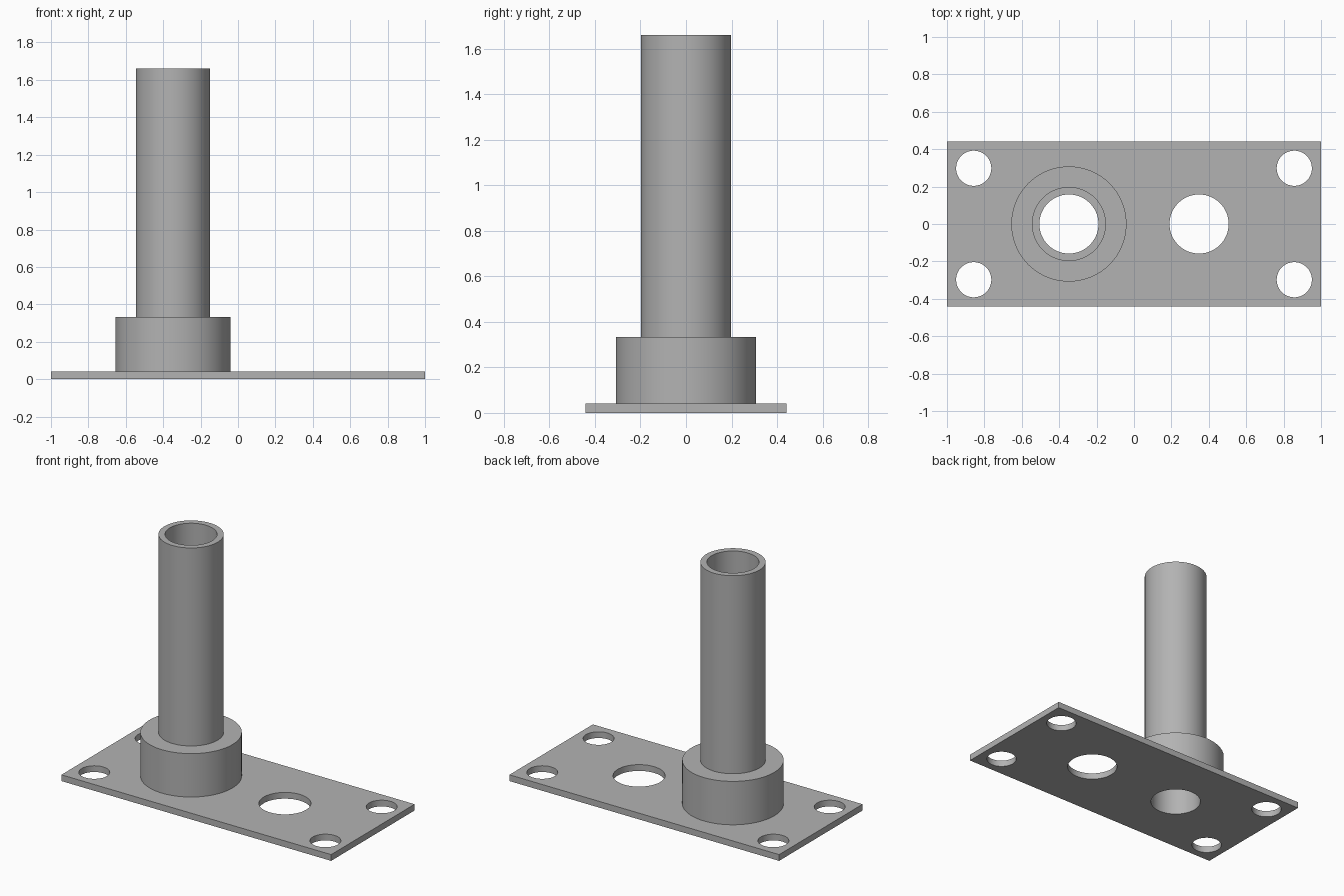
import bpy, bmesh, math

cube = bpy.data.objects.get("Cube")
if cube:
    bpy.data.objects.remove(cube, do_unlink=True)

SEGMENTS = 96
PLATE_TOP = 0.042
BORE = 0.158
PIPE_X = -0.348

grey = bpy.data.materials.new("plain_grey")
grey.use_nodes = True
color = (0.45, 0.45, 0.45, 1)
grey.diffuse_color = color
grey.node_tree.nodes["Principled BSDF"].inputs["Base Color"].default_value = color


def finish(bm, name):
    bmesh.ops.recalc_face_normals(bm, faces=bm.faces)
    mesh = bpy.data.meshes.new(name)
    bm.to_mesh(mesh)
    bm.free()
    mesh.materials.append(grey)
    obj = bpy.data.objects.new(name, mesh)
    bpy.context.collection.objects.link(obj)
    bpy.ops.object.select_all(action="DESELECT")
    obj.select_set(True)
    bpy.context.view_layer.objects.active = obj
    bpy.ops.object.shade_smooth_by_angle(angle=math.radians(30))
    return obj


def add_loop(bm, points):
    verts = [bm.verts.new((x, y, 0)) for x, y in points]
    return [bm.edges.new((a, b)) for a, b in zip(verts, verts[1:] + verts[:1])]


def circle(cx, cy, r):
    angles = [math.tau * i / SEGMENTS for i in range(SEGMENTS)]
    return [(cx + r * math.cos(a), cy + r * math.sin(a)) for a in angles]


# Mounting plate: outline with two bores and four corner bolt holes, extruded
bm = bmesh.new()
hx, hy = 1.0, 0.442
edges = add_loop(bm, [(-hx, -hy), (hx, -hy), (hx, hy), (-hx, hy)])
holes = [(PIPE_X, 0, BORE), (-PIPE_X, 0, BORE)]
holes += [(sx * 0.857, sy * 0.298, 0.094) for sx in (-1, 1) for sy in (-1, 1)]
for hole in holes:
    edges += add_loop(bm, circle(*hole))
bmesh.ops.triangle_fill(bm, use_beauty=True, edges=edges)
result = bmesh.ops.extrude_face_region(bm, geom=bm.faces[:], use_keep_orig=True)
top = [g for g in result["geom"] if isinstance(g, bmesh.types.BMVert)]
bmesh.ops.translate(bm, verts=top, vec=(0, 0, PLATE_TOP))
bmesh.ops.dissolve_limit(bm, angle_limit=0.001, verts=bm.verts[:], edges=bm.edges[:])
finish(bm, "mounting_plate")


# Turned parts: open radius/height profiles spun about the pipe axis
def lathe(name, profile):
    bm = bmesh.new()
    verts = [bm.verts.new((r, 0, z)) for r, z in profile]
    edges = [bm.edges.new(pair) for pair in zip(verts, verts[1:])]
    bmesh.ops.spin(bm, geom=verts + edges, cent=(0, 0, 0), axis=(0, 0, 1),
                   angle=math.tau, steps=SEGMENTS, use_merge=True)
    bmesh.ops.remove_doubles(bm, verts=bm.verts[:], dist=0.0001)
    obj = finish(bm, name)
    obj.location.x = PIPE_X
    return obj


PIPE, COLLAR, COLLAR_TOP, PIPE_TOP = 0.198, 0.308, 0.333, 1.66

# Hollow pipe
lathe("pipe", [(BORE, PLATE_TOP), (BORE, PIPE_TOP), (PIPE, PIPE_TOP), (PIPE, COLLAR_TOP)])

# Collar around the foot of the pipe
lathe("collar", [(PIPE, COLLAR_TOP), (COLLAR, COLLAR_TOP), (COLLAR, PLATE_TOP)])
